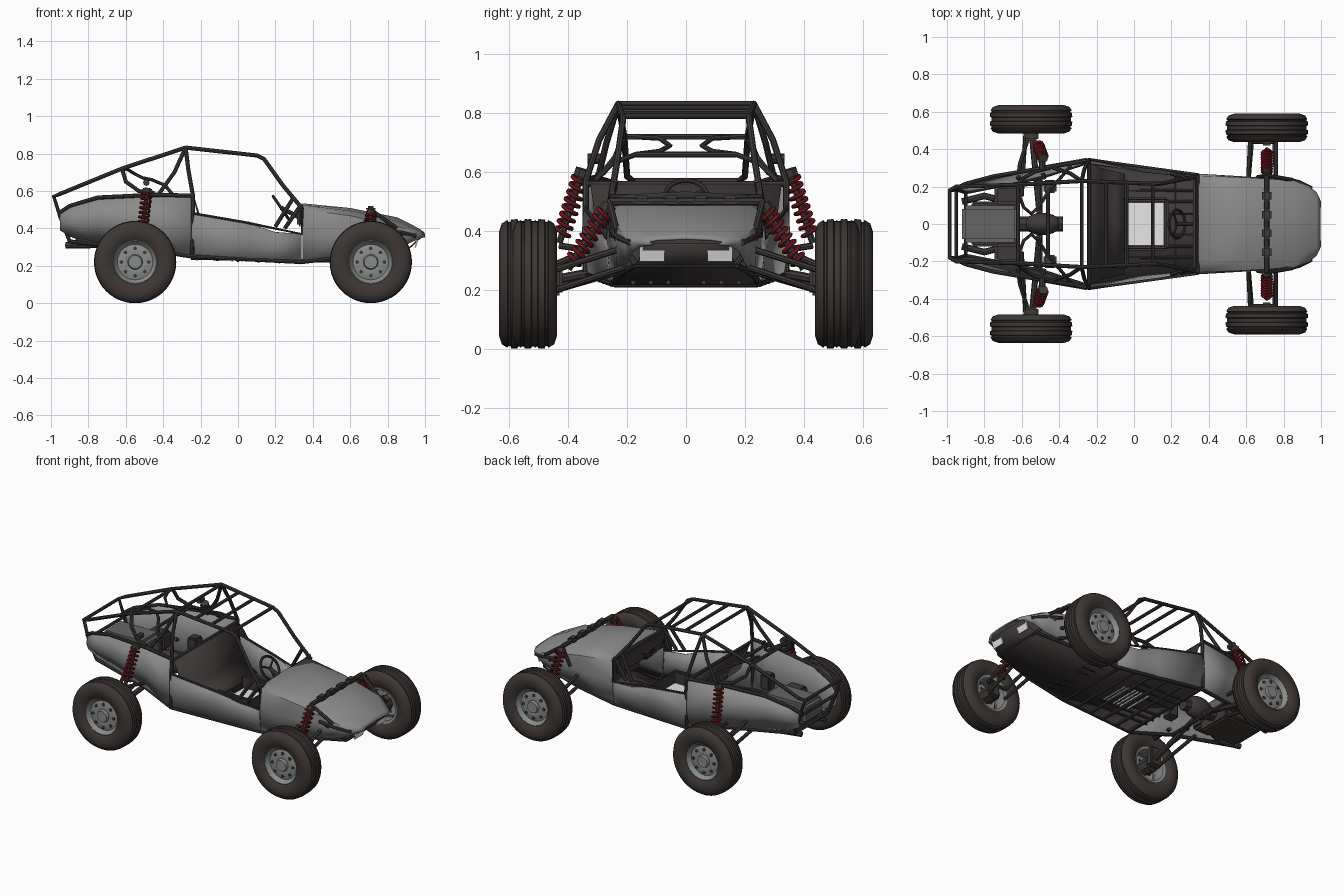
import bpy, bmesh, math
from mathutils import Vector, Matrix

default_cube = bpy.data.objects.get("Cube")
if default_cube:
    bpy.data.objects.remove(default_cube)


def material(name, red, green, blue):
    mat = bpy.data.materials.new(name)
    mat.use_nodes = True
    colour = (red, green, blue, 1)
    mat.diffuse_color = colour
    mat.node_tree.nodes["Principled BSDF"].inputs["Base Color"].default_value = colour
    return mat


body_grey = material("body grey", .26, .26, .26)
frame_dark = material("frame dark", .048, .042, .04)
tyre_rubber = material("tyre rubber", .047, .039, .036)
rim_metal = material("rim metal", .25, .26, .255)
spring_red = material("spring red", .25, .012, .018)
engine_metal = material("engine metal", .13, .13, .13)
light_panel = material("light panel", .85, .85, .85)


def finish(name, mesh, mat, mirror=True, thickness=0, angle=40):
    """Link a mesh as an object, with optional left/right mirror and thickness."""
    obj = bpy.data.objects.new(name, mesh)
    bpy.context.collection.objects.link(obj)
    mesh.materials.clear()
    mesh.materials.append(mat)
    if mirror:
        modifier = obj.modifiers.new("mirror", "MIRROR")
        modifier.use_axis = (False, True, False)
        modifier.merge_threshold = .0005
    if thickness:
        modifier = obj.modifiers.new("thickness", "SOLIDIFY")
        modifier.thickness = thickness
        modifier.offset = 0
    bpy.ops.object.select_all(action="DESELECT")
    obj.select_set(True)
    bpy.context.view_layer.objects.active = obj
    bpy.ops.object.shade_smooth_by_angle(angle=math.radians(angle))
    return obj


def from_bmesh(name, bm, mat, **options):
    bmesh.ops.recalc_face_normals(bm, faces=bm.faces)
    mesh = bpy.data.meshes.new(name)
    bm.to_mesh(mesh)
    bm.free()
    return finish(name, mesh, mat, **options)


def tubes(name, paths, mat=frame_dark, radius=.011, mirror=True):
    """Round bars along one or more point paths."""
    curve = bpy.data.curves.new(name, "CURVE")
    curve.dimensions = "3D"
    curve.bevel_depth = radius
    curve.bevel_resolution = 2
    curve.use_fill_caps = True
    for path in paths:
        spline = curve.splines.new("POLY")
        spline.points.add(len(path) - 1)
        for point, place in zip(spline.points, path):
            point.co = (*place, 1)
    helper = bpy.data.objects.new(name, curve)
    mesh = bpy.data.meshes.new_from_object(helper)
    bpy.data.objects.remove(helper)
    return finish(name, mesh, mat, mirror=mirror)


def loft(name, sections, mat, thickness=.008, angle=50):
    """Skin between cross-sections given as (x, [(y, z), ...])."""
    bm = bmesh.new()
    rows = [[bm.verts.new((x, y, z)) for y, z in points] for x, points in sections]
    for near, far in zip(rows, rows[1:]):
        for i in range(len(near) - 1):
            bm.faces.new((near[i], near[i + 1], far[i + 1], far[i]))
    return from_bmesh(name, bm, mat, thickness=thickness, angle=angle)


def box(name, centre, size, mat=frame_dark, mirror=False, bevel=.01, tilt=0):
    bm = bmesh.new()
    place = Matrix.Translation(centre) @ Matrix.Rotation(tilt, 4, "Y")
    bmesh.ops.create_cube(bm, size=1, matrix=place @ Matrix.Diagonal((*size, 1)))
    if bevel:
        bmesh.ops.bevel(bm, geom=bm.edges[:], offset=bevel, segments=2, affect="EDGES")
    return from_bmesh(name, bm, mat, mirror=mirror)


def lathe(name, profile, centre, mat, steps=48):
    """Spin a (y, radius) profile about the y axis."""
    bm = bmesh.new()
    verts = [bm.verts.new((0, y, r)) for y, r in profile]
    edges = [bm.edges.new(pair) for pair in zip(verts, verts[1:])]
    bmesh.ops.spin(bm, geom=verts + edges, cent=(0, 0, 0), axis=(0, 1, 0),
                   angle=math.tau, steps=steps, use_duplicate=False)
    bmesh.ops.remove_doubles(bm, verts=bm.verts, dist=.0002)
    bmesh.ops.translate(bm, vec=centre, verts=bm.verts)
    return from_bmesh(name, bm, mat)


def rod(name, start, end, radius, mat=frame_dark, mirror=True):
    return tubes(name, [[start, end]], mat, radius, mirror)


# Wheels: ribbed tyre, dished rim, hub and bolt ring
half_tyre = [(.057, .115), (.073, .14), (.076, .175), (.066, .205), (.047, .217),
             (.043, .211), (.037, .211), (.034, .219), (.013, .22), (.01, .213), (0, .213)]
tyre_profile = half_tyre + [(-y, r) for y, r in reversed(half_tyre[:-1])]
rim_profile = [(-.055, .118), (-.05, .1), (.02, .1), (.057, .12), (.06, .114), (.045, .103),
               (.035, .095), (.045, .06), (.042, .04), (.058, .035), (.058, 0)]
for end, x, y in (("front", .71, .514), ("rear", -.55, .56)):
    hub = Vector((x, y, .22))
    lathe(end + "_tyre", tyre_profile, hub, tyre_rubber)
    lathe(end + "_rim", rim_profile, hub, rim_metal, steps=32)
    rod(end + "_brake_drum", hub - Vector((0, .07, 0)), hub, .05)
    holes = []
    for i in range(8):
        turn = math.tau * i / 8
        spot = hub + Vector((.073 * math.cos(turn), .038, .073 * math.sin(turn)))
        holes.append([spot, spot + Vector((0, .008, 0))])
    tubes(end + "_rim_holes", holes, frame_dark, .01)

# Body panels
loft("rear_side_panel", [
    (-.25, [(.33, .25), (.35, .4), (.335, .57)]),
    (-.45, [(.27, .29), (.315, .42), (.30, .575)]),
    (-.75, [(.2, .33), (.255, .44), (.25, .56)]),
    (-.88, [(.18, .35), (.22, .43), (.22, .52)]),
    (-.95, [(.18, .39), (.2, .43), (.19, .48)])], body_grey)
loft("door_panel", [
    (-.245, [(.33, .25), (.35, .36), (.345, .48)]),
    (.05, [(.295, .235), (.28, .33), (.305, .43)]),
    (.2, [(.27, .23), (.265, .31), (.28, .38)]),
    (.34, [(.25, .22), (.26, .3), (.265, .37)])], body_grey)
loft("hood", [
    (.345, [(.25, .22), (.265, .37), (.255, .5), (.2, .52), (0, .53)]),
    (.6, [(.23, .25), (.25, .37), (.245, .465), (.19, .49), (0, .505)]),
    (.85, [(.2, .29), (.235, .37), (.23, .41), (.17, .435), (0, .455)]),
    (.93, [(.18, .33), (.205, .36), (.2, .38), (.14, .4), (0, .415)]),
    (.975, [(.15, .35), (.165, .36), (.16, .37), (.12, .38), (0, .39)]),
    (.996, [(.11, .355), (.12, .36), (.12, .365), (.08, .37), (0, .373)])], body_grey)

# Floor, nose underside, bulkheads and seat well
loft("floor_pan", [
    (-.25, [(.33, .25), (0, .25)]), (.34, [(.25, .22), (0, .22)]),
    (.5, [(.235, .235), (0, .235)]), (.9, [(.17, .28), (0, .28)]),
    (.98, [(.14, .355), (0, .355)])], frame_dark)
loft("seat_firewall", [
    (-.235, [(.325, .56), (0, .56)]), (-.18, [(.3, .38), (0, .36)]),
    (-.1, [(.28, .32), (0, .31)]), (-.05, [(.27, .3), (0, .3)])], frame_dark)
box("dashboard", (.33, 0, .46), (.03, .49, .1))
box("foot_bulkhead", (.5, 0, .35), (.01, .45, .22), bevel=0)
box("seat_panel", (.06, 0, .262), (.2, .23, .008), light_panel, bevel=0)
box("seat_well_side", (.06, .13, .29), (.24, .025, .11), mirror=True)
box("seat_well_front", (.175, 0, .285), (.025, .27, .1))
for i in range(8):
    box("floor_slat", (-.03 + i * .026, 0, .226), (.008, .2, .008), light_panel, bevel=0)
box("headlight", (.955, .115, .322), (.008, .085, .05), light_panel, True, 0, .3)

# Roll cage
roof_rear, roof_front = (-.28, .23, .832), (.1, .215, .79)
tail_top, rear_knee = (-.985, .18, .57), (-.62, .21, .72)
tubes("main_hoop", [[(-.245, .34, .26), (-.24, .34, .57), (-.265, .295, .71), roof_rear]])
tubes("roof_and_windscreen_rail", [[roof_rear, roof_front, (.14, .215, .77),
                                    (.24, .235, .63), (.34, .255, .51)]])
tubes("rear_cage_rail", [[roof_rear, rear_knee, (-.95, .2, .585), tail_top,
                          (-.95, .185, .46), (-.9, .17, .33)]])
tubes("rear_cage_brace", [[roof_rear, (-.34, .27, .7), (-.43, .3, .575)],
                          [rear_knee, (-.6, .24, .65), (-.53, .28, .6), (-.45, .3, .59)]])
tubes("rear_curved_brace", [[(-.62, .17, .72), (-.59, .09, .715), (-.55, .055, .69),
                             (-.51, .09, .67), (-.46, .17, .66), (-.39, .25, .63),
                             (-.34, .31, .57)]], radius=.009)
tubes("upper_body_rail", [[(-.24, .34, .575), (-.45, .305, .58), (-.75, .255, .565),
                           (-.9, .215, .52), (-.96, .185, .48)]])
tubes("sill_rail", [[(-.9, .17, .33), (-.5, .25, .29), (-.25, .33, .25),
                     (.34, .25, .22), (.6, .23, .25), (.9, .17, .285)]])
tubes("door_rail", [[(-.24, .345, .48), (.05, .305, .43), (.34, .265, .37), (.345, .26, .51)]],
      radius=.007)
tubes("dashboard_brace", [[(.3, .24, .57), (.2, .27, .41)], [(.34, .25, .53), (.25, .26, .4)]])


def crossbar(name, x, half_width, z, radius=.01):
    rod(name, (x, -half_width, z), (x, half_width, z), radius, mirror=False)


for x, half_width, z in ((-.28, .23, .832), (-.15, .225, .818), (-.04, .22, .805), (.1, .215, .79),
                         (-.62, .21, .72), (-.985, .18, .57), (-.95, .185, .46), (-.24, .34, .56),
                         (-.46, .17, .66), (.34, .255, .515), (.9, .17, .285), (-.9, .17, .33),
                         (-.5, .25, .29)):
    crossbar("cage_crossbar", x, half_width, z)
for i in range(6):
    crossbar("floor_crossbar", -.22 + i * .11, .31 - i * .013, .238 - i * .004)
for y in (.06, .12, .18):
    rod("floor_runner", (-.25, y, .24), (.5, y, .225), .008)
tubes("nose_guard", [[(.76, .25, .4), (.88, .225, .375), (.95, .19, .36)],
                     [(.8, .245, .39), (.9, .17, .285)]])

# Steering wheel and column
wheel_place = Matrix.Translation((.23, 0, .51)) @ Matrix.Rotation(-.6, 4, "Y")
ring = [wheel_place @ Vector((0, .075 * math.cos(a), .075 * math.sin(a)))
        for a in [math.tau * i / 24 for i in range(25)]]
tubes("steering_wheel", [ring], radius=.008, mirror=False)
tubes("steering_spokes", [[ring[i], wheel_place.translation] for i in (2, 10, 18)],
      radius=.006, mirror=False)
rod("steering_column", wheel_place.translation, (.4, 0, .42), .012, mirror=False)


# Coil-over shocks
def shock(name, top, bottom, turns=8):
    top, bottom = Vector(top), Vector(bottom)
    axis = bottom - top
    turn_to_axis = axis.to_track_quat("Z", "Y")
    coil = []
    for i in range(turns * 12 + 1):
        angle = math.tau * i / 12
        offset = Vector((.026 * math.cos(angle), .026 * math.sin(angle), 0))
        coil.append(top + axis * (.1 + .8 * i / (turns * 12)) + turn_to_axis @ offset)
    tubes(name + "_spring", [coil], spring_red, .007)
    rod(name + "_damper", top, bottom, .012)
    rod(name + "_cap", top, top + axis * .1, .026)


shock("front_shock", (.71, .26, .49), (.71, .4, .27))
shock("rear_shock", (-.485, .35, .61), (-.515, .43, .36))
rod("shock_reservoir", (-.49, .29, .645), (-.49, .335, .645), .018)

# Front shock tower beam
crossbar("shock_tower_beam", .71, .26, .5, .014)
for y in (.05, .15):
    box("tower_block", (.71, y, .505), (.05, .06, .03), mirror=True)
tubes("tower_leg", [[(.71, .26, .5), (.66, .25, .38)], [(.71, .26, .5), (.85, .235, .4)]])

# Suspension arms, axles and hubs
tubes("front_arms", [[(.61, .2, .27), (.63, .44, .2)], [(.76, .2, .28), (.75, .44, .2)],
                     [(.61, .22, .34), (.62, .44, .27)], [(.76, .22, .34), (.76, .44, .27)],
                     [(.62, .44, .27), (.76, .44, .27)]])
box("front_hub_carrier", (.71, .44, .235), (.06, .04, .11), mirror=True)
tubes("rear_arms", [[(-.6, .15, .28), (-.58, .49, .2)],
                    [(-.62, .24, .38), (-.61, .32, .34), (-.56, .48, .27)],
                    [(-.48, .24, .32), (-.52, .43, .35)]])
rod("rear_axle", (-.5, 0, .32), (-.55, .52, .22), .016)
box("rear_hub_carrier", (-.55, .47, .25), (.08, .05, .13), mirror=True)

# Engine, gearbox and exhaust
box("engine_block", (-.77, 0, .42), (.3, .2, .13), engine_metal, bevel=.02)
box("engine_cylinder_bank", (-.68, .155, .4), (.13, .1, .11), mirror=True, bevel=.015)
box("engine_sump", (-.74, 0, .33), (.26, .24, .07))
bm = bmesh.new()
bmesh.ops.create_uvsphere(bm, u_segments=20, v_segments=12, radius=.1,
                          matrix=Matrix.Translation((-.49, 0, .36)) @ Matrix.Diagonal((1, .6, .7, 1)))
from_bmesh("gearbox", bm, frame_dark, mirror=False)
rod("gearbox_shaft", (-.65, 0, .36), (-.38, 0, .35), .04, mirror=False)
box("fuel_tank", (-.45, .2, .41), (.07, .07, .1), mirror=True)
tubes("exhaust_pipe", [[(-.68, .12, .33), (-.8, .15, .31), (-.92, .12, .31)]], radius=.018)
